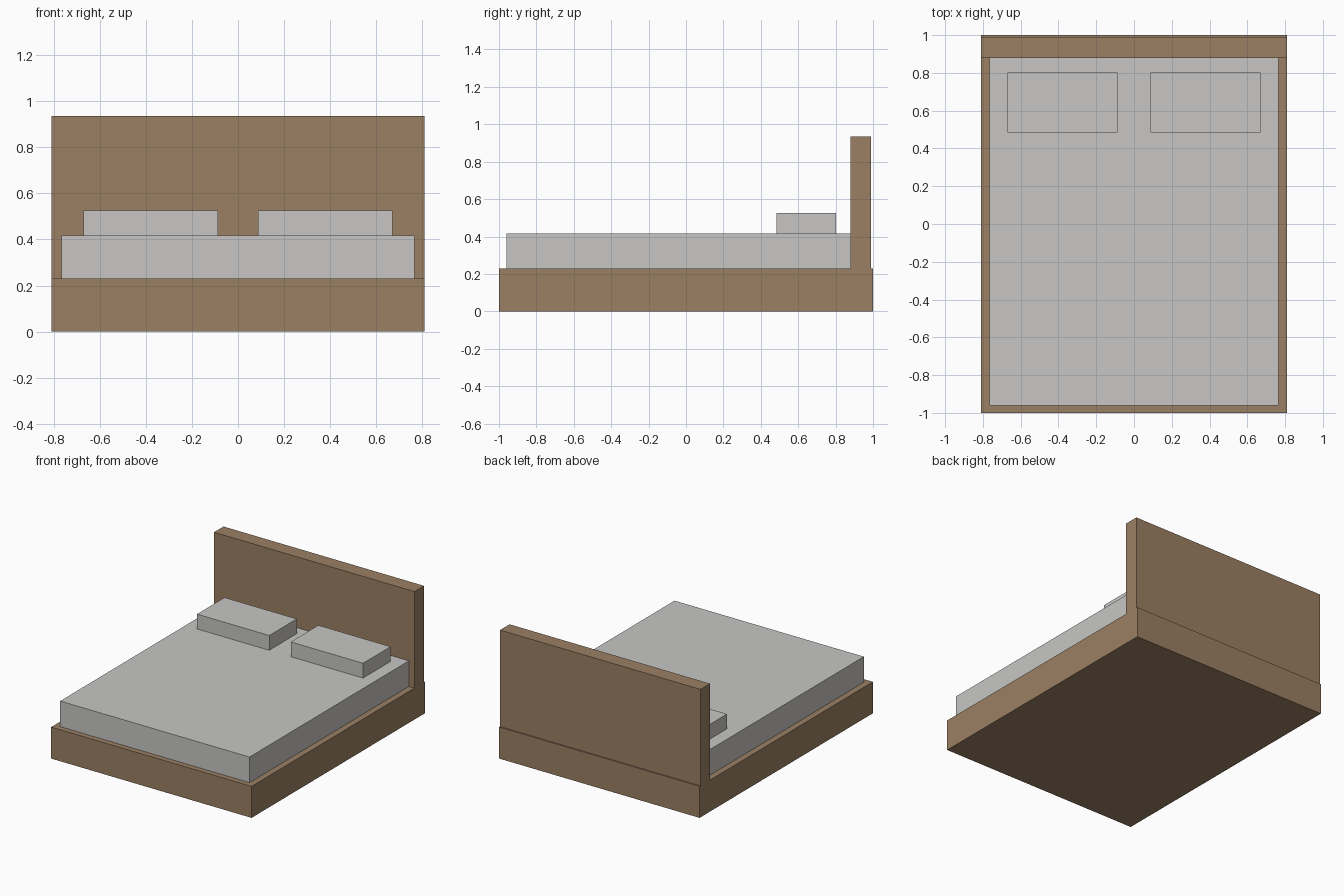
import bpy
from mathutils import Matrix, Vector
import bmesh

if "Cube" in bpy.data.objects:
    bpy.data.objects.remove(bpy.data.objects["Cube"])


def material(name, rgb):
    m = bpy.data.materials.new(name)
    m.diffuse_color = (*rgb, 1.0)
    m.use_nodes = True
    m.node_tree.nodes["Principled BSDF"].inputs["Base Color"].default_value = m.diffuse_color
    return m


wood = material("brown_wood", (0.328, 0.216, 0.127))
linen = material("pale_grey_linen", (0.571, 0.565, 0.552))


def box(name, low, high, mat):
    """Axis-aligned box between two corners."""
    low, high = Vector(low), Vector(high)
    bm = bmesh.new()
    bmesh.ops.create_cube(bm, size=1.0, matrix=Matrix.LocRotScale(
        (low + high) / 2, None, high - low))
    mesh = bpy.data.meshes.new(name)
    bm.to_mesh(mesh)
    bm.free()
    mesh.materials.append(mat)
    obj = bpy.data.objects.new(name, mesh)
    bpy.context.collection.objects.link(obj)
    return obj


# Base and headboard
box("bed_base", (-0.81, -1.0, 0.0), (0.81, 1.0, 0.23), wood)
box("headboard", (-0.81, 0.88, 0.23), (0.81, 0.99, 0.935), wood)

# Mattress reaching the headboard
box("mattress", (-0.765, -0.96, 0.23), (0.765, 0.88, 0.417), linen)

# Pair of pillows, mirrored across the centre line
for side, centre in (("left", -0.379), ("right", 0.379)):
    box(side + "_pillow", (centre - 0.292, 0.485, 0.417),
        (centre + 0.292, 0.803, 0.525), linen)
